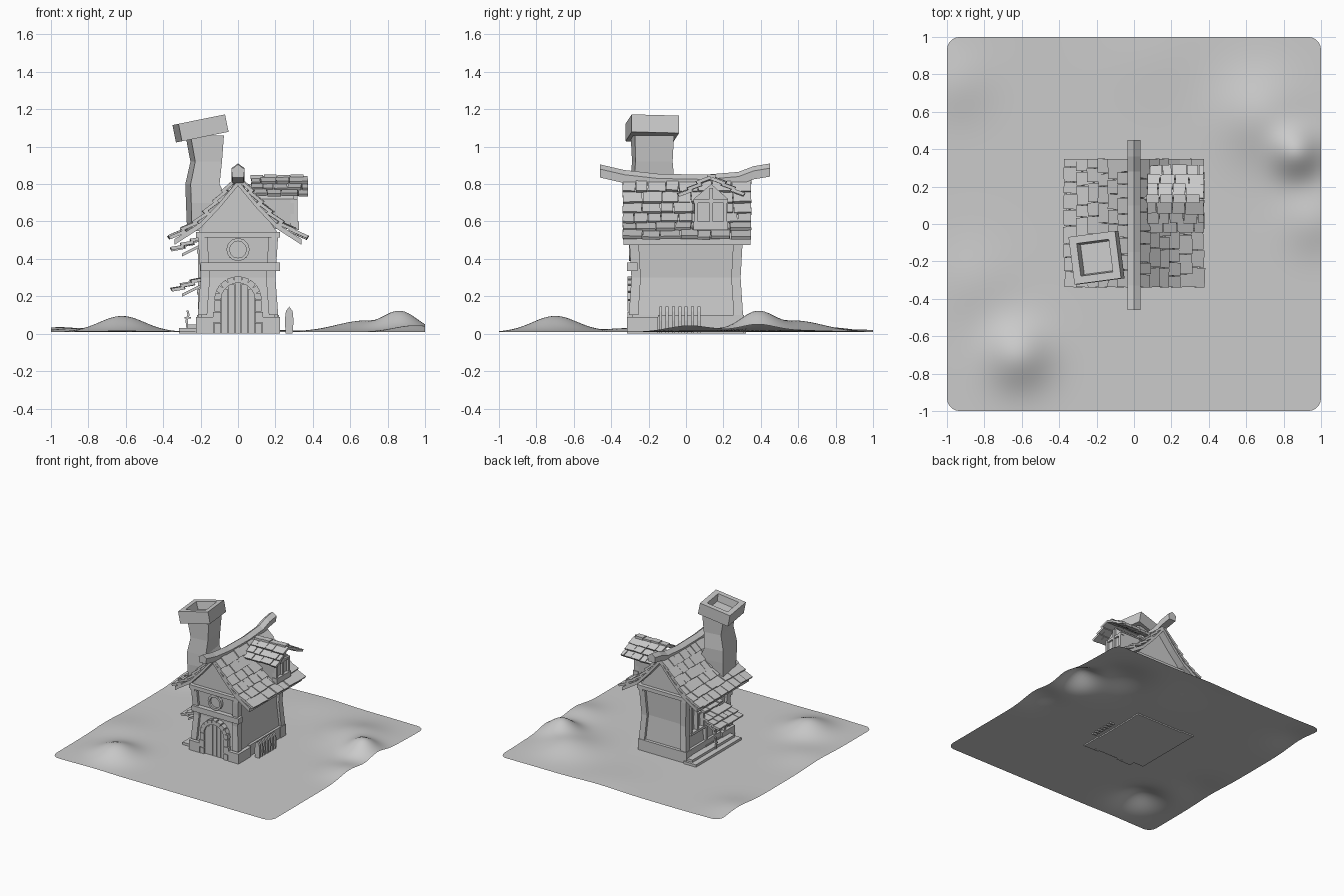
import bpy, bmesh, math, random
from mathutils import Vector, Matrix

random.seed(4)
if "Cube" in bpy.data.objects:
    bpy.data.objects.remove(bpy.data.objects["Cube"])

stone = bpy.data.materials.new("plain_grey")
stone.use_nodes = True
stone.diffuse_color = (0.6, 0.6, 0.6, 1)
stone.node_tree.nodes["Principled BSDF"].inputs["Base Color"].default_value = (0.6, 0.6, 0.6, 1)

X, Y, Z = Vector((1, 0, 0)), Vector((0, 1, 0)), Vector((0, 0, 1))


def finish(name, bm, smooth=False):
    bmesh.ops.recalc_face_normals(bm, faces=bm.faces)
    mesh = bpy.data.meshes.new(name)
    bm.to_mesh(mesh)
    bm.free()
    mesh.materials.append(stone)
    mesh.polygons.foreach_set("use_smooth", [smooth] * len(mesh.polygons))
    obj = bpy.data.objects.new(name, mesh)
    bpy.context.collection.objects.link(obj)
    return obj


def loft(bm, rings):
    """Skin a closed solid through matching rings of points."""
    rows = [[bm.verts.new(p) for p in ring] for ring in rings]
    n = len(rows[0])
    for a, b in zip(rows, rows[1:]):
        for i in range(n):
            bm.faces.new((a[i], a[(i + 1) % n], b[(i + 1) % n], b[i]))
    bm.faces.new(rows[0])
    bm.faces.new(rows[-1])


def rect(c, u, v):
    c = Vector(c)
    return [c - u - v, c + u - v, c + u + v, c - u + v]


def box(bm, lo, hi):
    lo, hi = Vector(lo), Vector(hi)
    c, h = (lo + hi) / 2, (hi - lo) / 2
    loft(bm, [rect((c.x, c.y, z), X * h.x, Y * h.y) for z in (lo.z, hi.z)])


def block(bm, centre, u, v, w):
    """A slab with half axes u, v, w."""
    centre = Vector(centre)
    loft(bm, [rect(centre - w, u, v), rect(centre + w, u, v)])


def along_path(path, t):
    lengths = [(b - a).length for a, b in zip(path, path[1:])]
    d = t * sum(lengths)
    for k, l in enumerate(lengths):
        if d <= l or k == len(lengths) - 1:
            return path[k] + (path[k + 1] - path[k]) * (d / l)
        d -= l


def shingles(name, path, axis, start, end, rows, width):
    """Rows of uneven tiles down a path, spread along an axis."""
    bm = bmesh.new()
    path = [Vector(p) for p in path]
    for r in range(rows):
        a, b = along_path(path, r / rows), along_path(path, (r + 1.25) / rows)
        slope = b - a
        normal = axis.cross(slope).normalized()
        normal *= 1 if normal.z > 0 else -1
        pos = start
        while pos < end - 0.01:
            w = min(width * random.uniform(0.7, 1.3), end - pos)
            if end - pos - w < width * 0.4:
                w = end - pos
            turn = Matrix.Rotation(random.uniform(-0.05, 0.05), 3, normal)
            d = turn @ (slope * random.uniform(0.47, 0.54) + normal * 0.008)
            u = turn @ (axis * (w / 2 - 0.002))
            c = (a + b) / 2 + axis * (pos + w / 2) + normal * random.uniform(0.012, 0.02)
            block(bm, c, u, d, normal * 0.009)
            pos += w
    return finish(name, bm)


# Rolling ground sheet with rounded corners
hills = [(-0.62, -0.7, 0.17, 0.085), (0.87, 0.38, 0.13, 0.1), (0.68, 0.58, 0.22, 0.06),
         (-0.95, 0.75, 0.18, 0.025), (-0.85, -0.3, 0.2, 0.02), (0.95, 0.02, 0.16, 0.035),
         (0.1, 0.9, 0.25, 0.012)]
bm = bmesh.new()
bmesh.ops.create_grid(bm, x_segments=90, y_segments=90, size=1)
for v in bm.verts:
    x, y = v.co.x, v.co.y
    v.co.z = 0.01 + sum(h * math.exp(-((x - a) ** 2 + (y - b) ** 2) / (s * s)) for a, b, s, h in hills)
    dx, dy = max(abs(x) - 0.93, 0), max(abs(y) - 0.93, 0)
    if dx and dy:
        k = max(dx, dy) / math.hypot(dx, dy)
        v.co.x = math.copysign(0.93 + dx * k, x)
        v.co.y = math.copysign(0.93 + dy * k, y)
finish("ground", bm, True)

# Walls that pinch in at mid height, with a gable on top
bm = bmesh.new()
levels = [(0, 0.2, 0.29), (0.1, 0.195, 0.285), (0.3, 0.18, 0.272), (0.53, 0.195, 0.285)]
loft(bm, [rect((0, 0, z), X * hx, Y * hy) for z, hx, hy in levels])
loft(bm, [[(-0.22, y, 0.53), (0.22, y, 0.53), (0, y, 0.83)] for y in (-0.285, 0.285)])
finish("walls", bm)

# Plinth stones, split at the doorway
bm = bmesh.new()
for s in (-1, 1):
    box(bm, (s * 0.13, -0.315, 0), (s * 0.225, -0.15, 0.09))
    box(bm, (s * 0.15, -0.15, 0), (s * 0.215, 0.31, 0.1))
box(bm, (-0.22, 0.24, 0), (0.22, 0.31, 0.1))
finish("plinth", bm)

# Corner posts following the pinched walls
bm = bmesh.new()
for sx in (-1, 1):
    for sy in (-1, 1):
        loft(bm, [rect((sx * (hx - 0.005), sy * (hy - 0.005), z), X * 0.025, Y * 0.025)
                  for z, hx, hy in levels[1:]])
finish("corner_posts", bm)

# Horizontal beams and gable boards
bm = bmesh.new()
box(bm, (-0.2, -0.315, 0.335), (0.225, -0.26, 0.38))
for s in (-1, 1):
    box(bm, (-0.225, s * 0.315, 0.515), (0.225, s * 0.26, 0.545))
    box(bm, (s * 0.215, -0.31, 0.5), (s * 0.18, 0.31, 0.545))
finish("beams", bm)

# Door: planks under an arch of stones
bm = bmesh.new()
for i in range(-2, 3):
    x = i * 0.036
    top = 0.17 + math.sqrt(0.1 ** 2 - x * x)
    box(bm, (x - 0.0165, -0.3, 0), (x + 0.0165, -0.27, top))
finish("door_planks", bm)
bm = bmesh.new()
for i in range(9):
    a = math.pi * (i + 0.5) / 9
    radial = Vector((math.cos(a), 0, math.sin(a)))
    block(bm, Vector((0, -0.29, 0.18)) + radial * 0.108, radial * 0.018,
          radial.cross(Y) * 0.018, Y * 0.024)
for s in (-1, 1):
    for k in range(3):
        box(bm, (s * 0.09, -0.314, 0.06 * k), (s * (0.125 + 0.008 * (k % 2)), -0.265, 0.06 * k + 0.057))
finish("door_arch", bm)

# Round window above the door
bm = bmesh.new()
for i in range(12):
    a, b = math.tau * i / 12, math.tau * (i + 1) / 12
    loft(bm, [[(r * math.cos(t), y, 0.45 + r * math.sin(t))
               for r, y in ((0.045, -0.27), (0.062, -0.27), (0.062, -0.305), (0.045, -0.305))]
              for t in (a, b)])
box(bm, (-0.045, -0.288, 0.405), (0.045, -0.278, 0.495))
finish("round_window", bm)

# Main roof: flared deck and rows of tiles on both slopes
profile = [(0.0, 0.82), (0.1, 0.70), (0.2, 0.595), (0.34, 0.505)]
for side, s in (("left", 1), ("right", -1)):
    bm = bmesh.new()
    outline = [(s * x, z) for x, z in profile] + [(s * x, z - 0.03) for x, z in reversed(profile)]
    loft(bm, [[(x, y, z) for x, z in outline] for y in (-0.335, 0.345)])
    finish(side + "_roof_deck", bm)
    shingles(side + "_roof_tiles", [(s * x, 0, z) for x, z in profile], Y, -0.34, 0.35, 6, 0.085)

# Sagging ridge beam with raised ends
bm = bmesh.new()
loft(bm, [[(-0.03, y, z - 0.07), (0.03, y, z - 0.07), (0.035, y, z - 0.025), (0, y, z), (-0.035, y, z - 0.025)]
          for y, z in ((-0.46, 0.905), (-0.33, 0.875), (-0.15, 0.855), (0.1, 0.85), (0.28, 0.865),
                       (0.36, 0.895), (0.45, 0.91))])
finish("ridge_beam", bm)

# Crooked chimney stem and hollow tilted cap
bm = bmesh.new()
stem = [(0.55, -0.16, 0.1, 0.1), (0.7, -0.165, 0.1, 0.11), (0.8, -0.19, 0.078, 0.11),
        (0.92, -0.17, 0.072, 0.1), (1.06, -0.178, 0.09, 0.105)]
turn = Matrix.Rotation(0.13, 3, 'Z')
loft(bm, [rect((x, -0.18, z), turn @ X * hx, turn @ Y * hy) for z, x, hx, hy in stem])
finish("chimney_stem", bm)
bm = bmesh.new()
tilt = Matrix.Rotation(-0.2, 3, 'Y') @ turn
u, v, w = tilt @ X, tilt @ Y, tilt @ Z
cap = Vector((-0.2, -0.18, 1.095))
loft(bm, [rect(cap + w * h, u * r, v * r)
          for h, r in ((-0.045, 0.09), (-0.045, 0.128), (0.05, 0.128), (0.05, 0.088), (-0.01, 0.08))])
finish("chimney_cap", bm)

# Dormer body, window frame and little tiled roof
bm = bmesh.new()
loft(bm, [[(x, 0.05, 0.56), (x, 0.215, 0.56), (x, 0.225, 0.72), (x, 0.135, 0.8), (x, 0.04, 0.72)]
          for x in (0.05, 0.3)])
finish("dormer_body", bm)
bm = bmesh.new()
for y, top in ((0.045, 0.72), (0.125, 0.78), (0.2, 0.72)):
    box(bm, (0.28, y, 0.57), (0.318, y + 0.02, top))
box(bm, (0.28, 0.04, 0.555), (0.325, 0.225, 0.6))
box(bm, (0.28, 0.04, 0.7), (0.315, 0.225, 0.72))
finish("dormer_frame", bm)
for side, y in (("front", -0.015), ("back", 0.285)):
    shingles("dormer_" + side + "_tiles", [(0, 0.135, 0.825), (0, y, 0.73)], X, 0.07, 0.375, 3, 0.07)
bm = bmesh.new()
for i in range(4):
    x = 0.1 + i * 0.072
    block(bm, (x, 0.135, 0.838 + 0.004 * (i % 2)), X * 0.034, Y * 0.024, Z * 0.01)
finish("dormer_ridge_tiles", bm)

# Side awnings with brackets
for name, y0, y1, z in (("window_awning", 0.03, 0.27, 0.5), ("hatch_awning", -0.24, 0.08, 0.285)):
    shingles(name, [(-0.18, 0, z), (-0.335, 0, z - 0.065)], Y, y0, y1, 3, 0.07)
    bm = bmesh.new()
    for y in (y0 + 0.03, y1 - 0.03):
        block(bm, (-0.24, y, z - 0.05), Vector((0.06, 0, 0.03)), Y * 0.01, Z * 0.008)
    finish(name + "_brackets", bm)

# Side window and hatch
bm = bmesh.new()
for lo, hi, bottom, top in ((0.07, 0.23, 0.22, 0.44), (-0.2, 0.04, 0.05, 0.23)):
    mid = (lo + hi) / 2
    for y in (lo, mid, hi):
        box(bm, (-0.215, y - 0.01, bottom), (-0.17, y + 0.01, top))
    for z in (bottom, top):
        box(bm, (-0.22, lo - 0.015, z - 0.01), (-0.17, hi + 0.015, z + 0.01))
finish("side_window_frames", bm)

# Side step with a small crooked post
bm = bmesh.new()
box(bm, (-0.315, -0.27, 0), (-0.2, 0.32, 0.03))
box(bm, (-0.27, -0.25, 0.03), (-0.2, 0.3, 0.05))
loft(bm, [rect((x, 0, z), X * 0.006, Y * 0.006)
          for x, z in ((-0.27, 0.03), (-0.275, 0.07), (-0.265, 0.1), (-0.27, 0.125))])
block(bm, (-0.268, 0, 0.085), X * 0.018, Y * 0.005, Z * 0.005)
finish("side_step", bm)

# Row of round-topped slats beside the house
bm = bmesh.new()
for i in range(7):
    y = -0.135 + i * 0.034
    outline = [(0.255, 0), (0.292, 0), (0.297, 0.07), (0.292, 0.12), (0.274, 0.145), (0.256, 0.12), (0.25, 0.07)]
    loft(bm, [[(x, y + d, z) for x, z in outline] for d in (-0.008, 0.008)])
finish("slat_fence", bm)
